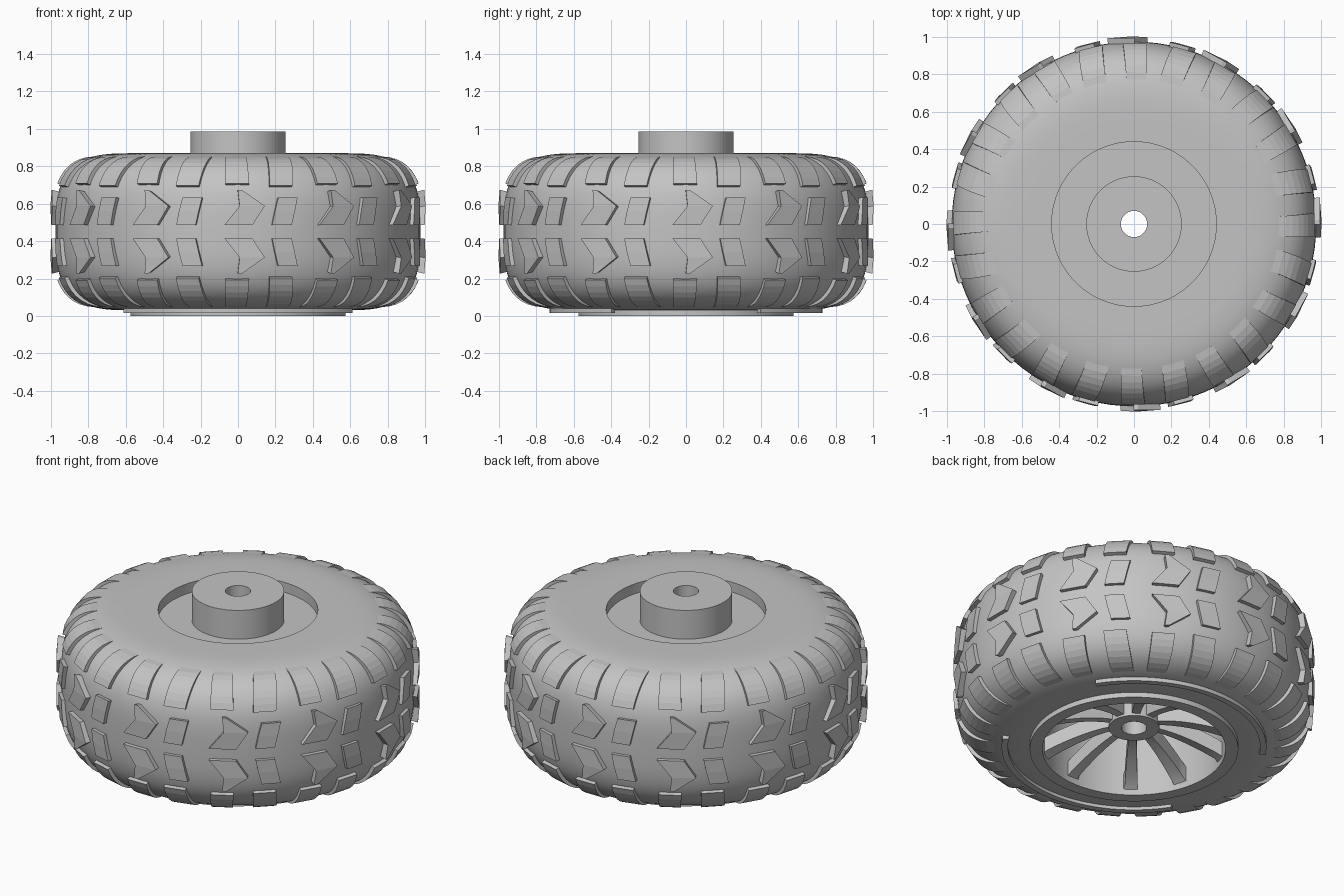
import bpy, bmesh, math
from math import sin, cos, radians, pi

if "Cube" in bpy.data.objects:
    bpy.data.objects.remove(bpy.data.objects["Cube"])

grey = bpy.data.materials.new("plain grey")
grey.use_nodes = True
grey.diffuse_color = (0.55, 0.55, 0.55, 1)
grey.node_tree.nodes["Principled BSDF"].inputs["Base Color"].default_value = (0.55, 0.55, 0.55, 1)

# Tyre section: rounded superellipse around MID height
MID, CORE, WIDE, HIGH, POWER = 0.45, 0.55, 0.425, 0.42, 3.2


def section(t, lift=0.0):
    """Radius and height on the tyre section, lifted along its normal."""
    c, s = max(cos(t), 0.0), sin(t)
    u = c ** (2 / POWER)
    v = math.copysign(abs(s) ** (2 / POWER), s)
    nr = u ** (POWER - 1) / WIDE
    nz = math.copysign(abs(v) ** (POWER - 1), v) / HIGH
    size = math.hypot(nr, nz)
    return CORE + WIDE * u + lift * nr / size, MID + HIGH * v + lift * nz / size


def height_param(z):
    return math.asin(((z - MID) / HIGH) ** (POWER / 2))


def finish(name, bm, smooth=False):
    bmesh.ops.recalc_face_normals(bm, faces=bm.faces)
    mesh = bpy.data.meshes.new(name)
    bm.to_mesh(mesh)
    bm.free()
    obj = bpy.data.objects.new(name, mesh)
    bpy.context.collection.objects.link(obj)
    mesh.materials.append(grey)
    if smooth:
        bpy.ops.object.select_all(action="DESELECT")
        obj.select_set(True)
        bpy.context.view_layer.objects.active = obj
        bpy.ops.object.shade_smooth_by_angle(angle=radians(30))
    return obj


def lathe(name, profile, start=0, sweep=360, steps=96):
    """Turn a closed (radius, height) profile about z, fully or as an arc."""
    bm = bmesh.new()
    full = sweep == 360
    rings = []
    for i in range(steps if full else steps + 1):
        a = radians(start + sweep * i / steps)
        rings.append([bm.verts.new((r * cos(a), r * sin(a), z)) for r, z in profile])
    n = len(profile)
    for i in range(steps):
        a, b = rings[i], rings[(i + 1) % len(rings)]
        for j in range(n):
            k = (j + 1) % n
            bm.faces.new((a[j], b[j], b[k], a[k]))
    if not full:
        bm.faces.new(rings[0])
        bm.faces.new(rings[-1])
    return finish(name, bm, True)


def bar(bm, rows):
    """Skin a solid from rows of four corners."""
    loops = [[bm.verts.new(p) for p in row] for row in rows]
    for a, b in zip(loops, loops[1:]):
        for j in range(4):
            k = (j + 1) % 4
            bm.faces.new((a[j], a[k], b[k], b[j]))
    bm.faces.new(loops[0])
    bm.faces.new(loops[-1])


def lugs(name, rows, count=12):
    """Ring of tread lugs, mirrored to both sides; row = param, left, right, lift."""
    bm = bmesh.new()
    for i in range(count):
        turn = 360 / count * i
        for side in (1, -1):
            corners = []
            for t, left, right, lift in rows:
                row = []
                for ang, h in ((left, -0.02), (right, -0.02), (right, lift), (left, lift)):
                    r, z = section(t * side, h)
                    a = radians(ang + turn)
                    row.append((r * sin(a), -r * cos(a), z))
                corners.append(row)
            bar(bm, corners)
    return finish(name, bm)


def shoulder(outer, inner, first, last, steps=7):
    """Rows of a lug that wraps over the shoulder and fades into the sidewall."""
    rows = []
    for i in range(steps + 1):
        f = i / steps
        left, right = (o + (n - o) * f for o, n in zip(outer, inner))
        rows.append((radians(first + (last - first) * f), left, right, 0.022 * (1 - f ** 3)))
    return rows


# Tyre body with the recess on top and the open wheel well below
arc = [section(pi / 2 - pi * i / 56) for i in range(57)]
lathe("tyre", [(0.44, 0.80), (0.44, 0.87)] + arc + [(0.505, 0.03), (0.505, 0.80)])

# Wheel disc with hub, drilled through the middle
lathe("wheel_hub", [(0.07, 0.985), (0.255, 0.985), (0.255, 0.81), (0.506, 0.81),
                    (0.506, 0.78), (0.14, 0.78), (0.14, 0.135), (0.07, 0.135)])
lathe("rim_ring", [(0.505, 0.0), (0.575, 0.0), (0.575, 0.05), (0.505, 0.05)])

# Raised arcs on the outer sidewall
for label, middle in (("front", -90), ("back", 90)):
    lathe(label + "_sidewall_arc", [(0.695, 0.015), (0.73, 0.015), (0.73, 0.06), (0.695, 0.06)],
          middle - 57, 114, 40)

# Centre tread: chevron and slanted blocks
low, mid, high = (height_param(z) for z in (0.485, 0.585, 0.665))
lugs("chevron_blocks", [(low, -4.2, 4.4, 0.026), (mid, 0.5, 8.2, 0.032), (high, -0.1, 1.2, 0.038)])
lugs("slanted_blocks", [(low, 10.6, 16.8, 0.02), (height_param(0.56), 11.5, 17.8, 0.022),
                        (height_param(0.63), 12.6, 18.8, 0.025)])

# Shoulder tread: two alternating lugs
lugs("wide_shoulder_lugs", shoulder((10, 17.5), (11, 20), 24, 69))
lugs("narrow_shoulder_lugs", shoulder((-4, 3.5), (-5, 3), 26, 69))

# Five pairs of arched spokes
bm = bmesh.new()
for i in range(5):
    turn = 2 * pi * i / 5
    for side in (1, -1):
        rows = []
        for k in range(9):
            f = k / 8
            r = 0.11 + 0.40 * f
            offset = side * (0.035 + 0.11 * f)
            half = 0.022 + 0.016 * f
            z = 0.15 - 0.12 * f ** 1.6
            row = []
            for y, h in ((offset - half, z), (offset + half, z),
                         (offset + half, z + 0.09), (offset - half, z + 0.09)):
                x = r if f < 1 else math.sqrt(0.515 ** 2 - y * y)
                row.append((x * cos(turn) - y * sin(turn), x * sin(turn) + y * cos(turn), h))
            rows.append(row)
        bar(bm, rows)
finish("spokes", bm, True)
